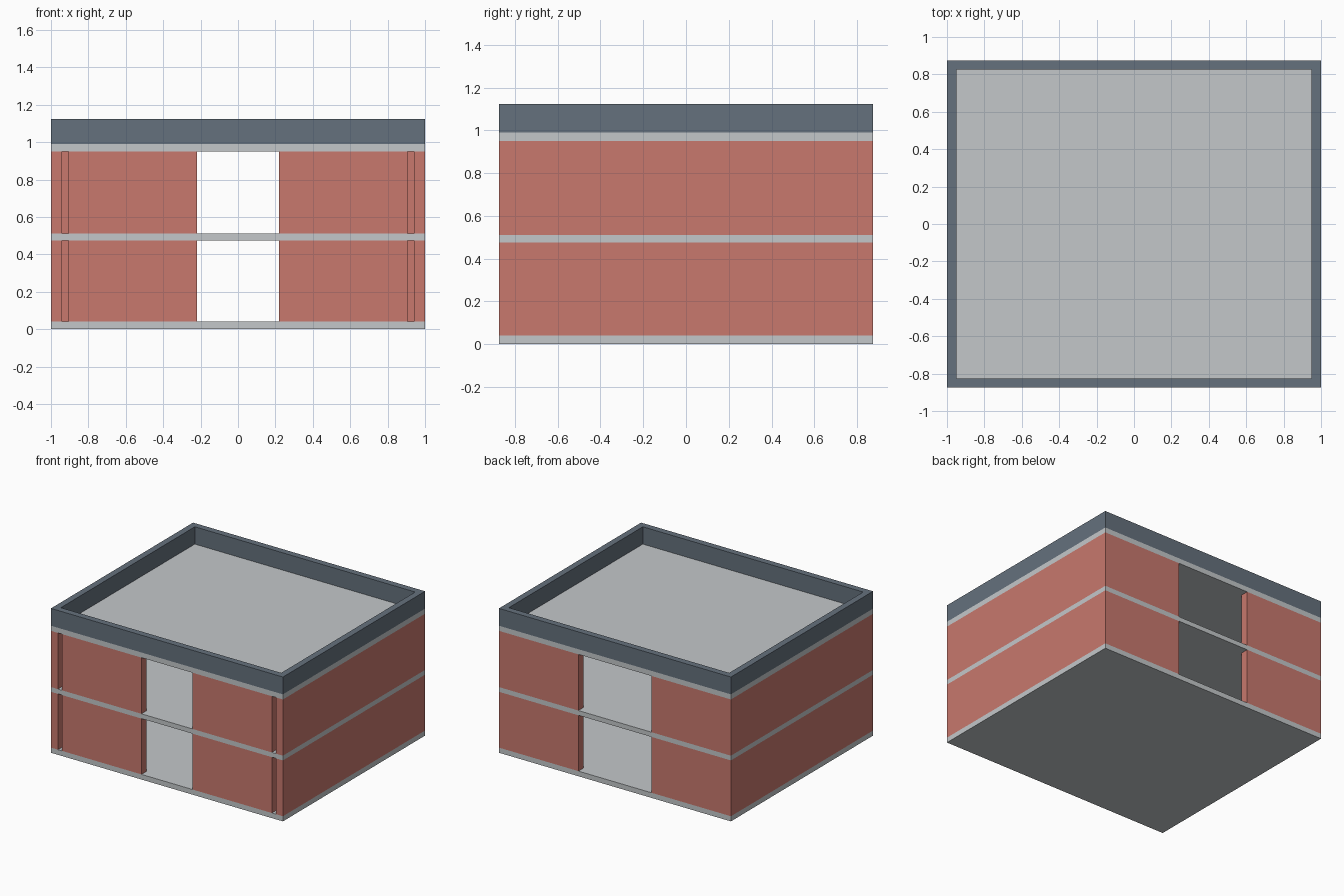
import bpy

if "Cube" in bpy.data.objects:
    bpy.data.objects.remove(bpy.data.objects["Cube"], do_unlink=True)


def make_material(name, rgb):
    mat = bpy.data.materials.new(name)
    mat.use_nodes = True
    mat.diffuse_color = (*rgb, 1)
    mat.node_tree.nodes["Principled BSDF"].inputs["Base Color"].default_value = (*rgb, 1)
    return mat


BRICK = make_material("brick red", (0.58, 0.19, 0.155))
CONCRETE = make_material("light concrete", (0.55, 0.575, 0.59))
SLATE = make_material("slate blue", (0.13, 0.165, 0.205))

# Overall dimensions
HX, HY = 1.0, 0.875        # half footprint
WALL = 0.06                # wall thickness
SLABS = [(0.0, 0.04), (0.475, 0.512), (0.95, 0.99)]
TOP = 1.125
RIM = 0.05                 # parapet thickness
SLIT = 0.905               # outer end of the front panels
FRONT_GAP, BACK_GAP = 0.22, 0.315


def add_mesh(name, verts, faces, mat):
    mesh = bpy.data.meshes.new(name)
    mesh.from_pydata(verts, [], faces)
    mesh.materials.append(mat)
    obj = bpy.data.objects.new(name, mesh)
    bpy.context.collection.objects.link(obj)
    return obj


def box(name, xs, ys, zs, mat):
    x0, x1 = sorted(xs)
    y0, y1 = sorted(ys)
    verts = [(x, y, z) for z in zs for x, y in ((x0, y0), (x1, y0), (x1, y1), (x0, y1))]
    sides = [(i, (i + 1) % 4, (i + 1) % 4 + 4, i + 4) for i in range(4)]
    return add_mesh(name, verts, [(3, 2, 1, 0), (4, 5, 6, 7)] + sides, mat)


def ring(name, hx, hy, inset, zs, mat):
    # Four closed loops: outer bottom, outer top, inner top, inner bottom
    loops = [(0, zs[0]), (0, zs[1]), (inset, zs[1]), (inset, zs[0])]
    corners = ((-1, -1), (1, -1), (1, 1), (-1, 1))
    verts = [(sx * (hx - d), sy * (hy - d), z) for d, z in loops for sx, sy in corners]
    faces = []
    for a in range(4):
        b = (a + 1) % 4
        for i in range(4):
            j = (i + 1) % 4
            faces.append((a * 4 + i, a * 4 + j, b * 4 + j, b * 4 + i))
    return add_mesh(name, verts, faces, mat)


# Floor and roof slabs
for name, zs in zip(("ground_slab", "middle_slab", "roof_slab"), SLABS):
    box(name, (-HX, HX), (-HY, HY), zs, CONCRETE)

# Walls of each storey, mirrored left and right
for storey, low, high in (("lower", SLABS[0], SLABS[1]), ("upper", SLABS[1], SLABS[2])):
    zs = (low[1], high[0])
    for side, s in (("left", 1), ("right", -1)):
        label = f"{storey}_{side}"
        inner = HX - WALL
        box(f"{label}_side_wall", (s * inner, s * HX), (-HY, HY), zs, BRICK)
        box(f"{label}_front_panel", (s * FRONT_GAP, s * SLIT), (-HY, -HY + WALL), zs, BRICK)
        box(f"{label}_back_panel", (s * BACK_GAP, s * inner), (HY - WALL, HY), zs, BRICK)

# Roof parapet
ring("roof_parapet", HX, HY, RIM, (SLABS[2][1], TOP), SLATE)
